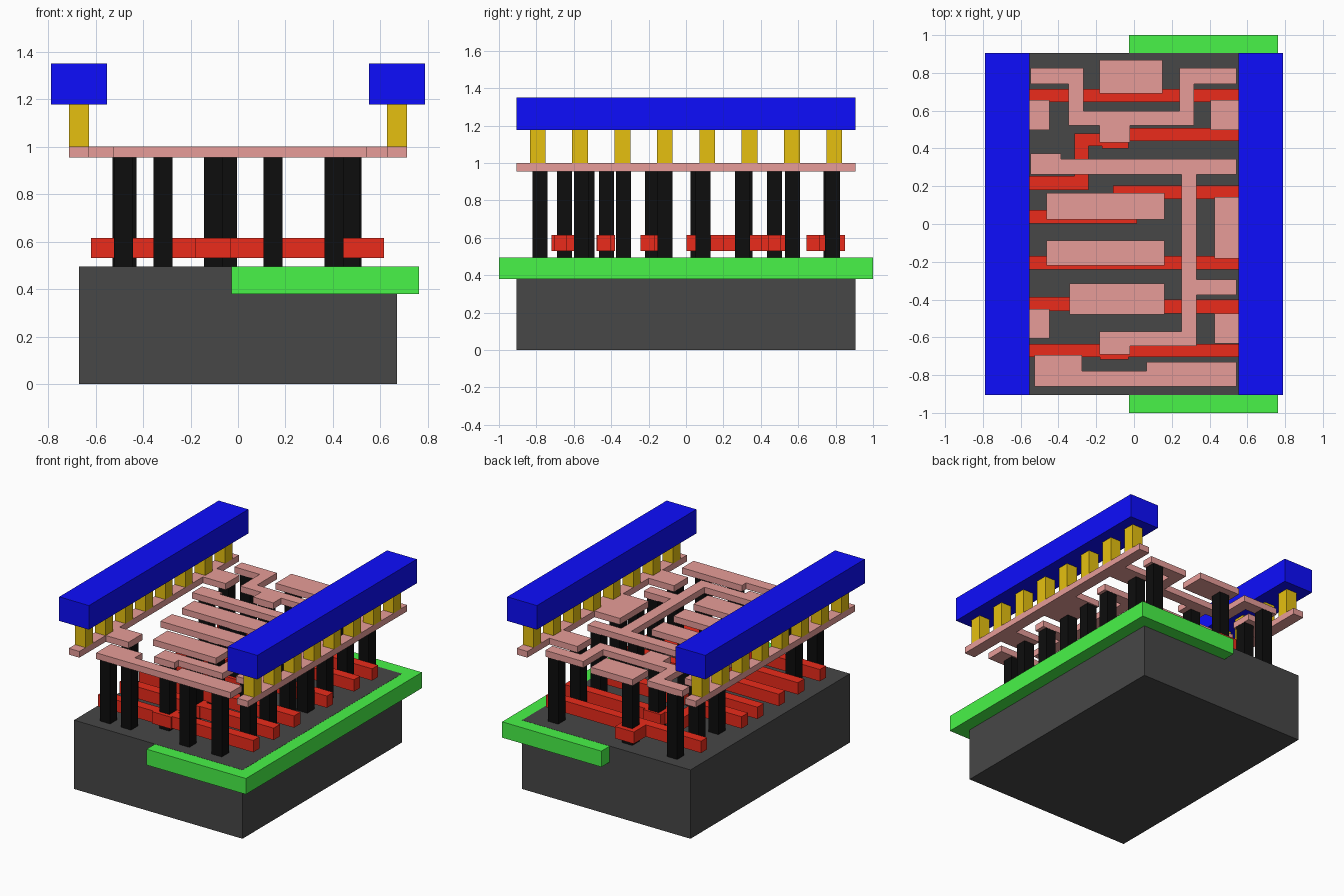
import bpy, bmesh


def material(name, r, g, b):
    m = bpy.data.materials.new(name)
    m.diffuse_color = (r, g, b, 1)
    return m


DARK = material("dark_grey", 0.063, 0.063, 0.063)
GREEN = material("green", 0.065, 0.90, 0.065)
RED = material("red", 0.83, 0.024, 0.011)
BLACK = material("black", 0.004, 0.004, 0.004)
PINK = material("pink", 0.80, 0.335, 0.315)
YELLOW = material("yellow", 0.79, 0.53, 0.005)
BLUE = material("blue", 0.004, 0.004, 0.98)


def plate(name, outlines, z0, z1, mat):
    """Extrude one or more xy outlines between two heights."""
    bm = bmesh.new()
    for pts in outlines:
        face = bm.faces.new([bm.verts.new((x, y, z0)) for x, y in pts])
        # Keep the bottom face and build the walls and top above it
        top = bm.faces.new([bm.verts.new((x, y, z1)) for x, y in pts])
        low, high = list(face.verts), list(top.verts)
        for i in range(len(pts)):
            j = (i + 1) % len(pts)
            bm.faces.new((low[i], low[j], high[j], high[i]))
    bmesh.ops.recalc_face_normals(bm, faces=bm.faces)
    mesh = bpy.data.meshes.new(name)
    bm.to_mesh(mesh)
    bm.free()
    mesh.materials.append(mat)
    obj = bpy.data.objects.new(name, mesh)
    bpy.context.collection.objects.link(obj)


def rect(x0, x1, y0, y1):
    return [(x0, y0), (x1, y0), (x1, y1), (x0, y1)]


def square(x, y, h=0.04):
    return rect(x - h, x + h, y - h, y + h)


# Base block and the well let into its top
plate("substrate", [rect(-0.67, 0.67, -0.906, 0.906)], 0, 0.495, DARK)
plate("well", [rect(-0.027, 0.763, -1, 1)], 0.38, 0.494, GREEN)

# Gate strips, each with its landing pad
L, R = -0.62, 0.615
gates = [
    [(L, 0.645), (R, 0.645), (R, 0.714), (-0.03, 0.714), (-0.03, 0.85),
     (-0.18, 0.85), (-0.18, 0.714), (L, 0.714)],
    [(L, 0.18), (-0.241, 0.18), (-0.241, 0.413), (-0.17, 0.413), (-0.17, 0.40),
     (-0.03, 0.40), (-0.03, 0.439), (R, 0.439), (R, 0.508), (-0.03, 0.508),
     (-0.03, 0.53), (-0.17, 0.53), (-0.17, 0.479), (-0.315, 0.479),
     (-0.315, 0.254), (L, 0.254)],
    [(L, 0.002), (0.015, 0.002), (0.015, 0.132), (R, 0.132), (R, 0.204),
     (-0.11, 0.204), (-0.11, 0.074), (L, 0.074)],
    [(L, -0.242), (R, -0.242), (R, -0.169), (0.03, -0.169), (0.03, -0.15),
     (-0.11, -0.15), (-0.11, -0.169), (L, -0.169)],
    [(L, -0.46), (-0.11, -0.46), (-0.11, -0.479), (0.03, -0.479), (0.03, -0.473),
     (R, -0.473), (R, -0.40), (0.03, -0.40), (0.03, -0.38), (-0.11, -0.38),
     (-0.11, -0.386), (L, -0.386)],
    [(L, -0.705), (-0.18, -0.705), (-0.18, -0.718), (-0.03, -0.718),
     (-0.03, -0.705), (R, -0.705), (R, -0.635), (-0.03, -0.635), (-0.03, -0.60),
     (-0.18, -0.60), (-0.18, -0.635), (L, -0.635)],
]
for i, g in enumerate(gates):
    plate(f"gate_strip_{i + 1}", [g], 0.53, 0.615, RED)

# Contact posts between base and the local wiring
posts = [
    (-0.483, -0.78), (-0.317, -0.78), (0.147, -0.78), (0.405, -0.78),
    (-0.488, -0.53), (0.475, -0.56), (-0.103, -0.65), (-0.045, -0.425),
    (0.475, -0.335), (-0.045, -0.178), (0.475, -0.112), (0.475, 0.092),
    (-0.045, 0.065), (-0.467, 0.316), (0.48, 0.303), (-0.103, 0.474),
    (-0.488, 0.57), (0.455, 0.57), (-0.467, 0.784), (0.48, 0.783), (-0.103, 0.775),
]
plate("contact_posts", [square(*p) for p in posts], 0.495, 0.955, BLACK)

# Local wiring: the bent tracks and plain pads
tracks = {
    "u_track": [(-0.548, 0.742), (-0.347, 0.742), (-0.347, 0.522), (-0.183, 0.522),
                (-0.183, 0.432), (-0.022, 0.432), (-0.022, 0.522), (0.318, 0.522),
                (0.318, 0.742), (0.542, 0.742), (0.542, 0.825), (0.24, 0.825),
                (0.24, 0.598), (-0.267, 0.598), (-0.267, 0.825), (-0.548, 0.825)],
    "long_track": [(-0.548, 0.262), (0.251, 0.262), (0.251, -0.568), (-0.183, -0.568),
                   (-0.183, -0.691), (-0.022, -0.691), (-0.022, -0.647), (0.331, -0.647),
                   (0.331, -0.376), (0.542, -0.376), (0.542, -0.294), (0.331, -0.294),
                   (0.331, 0.262), (0.542, 0.262), (0.542, 0.344), (-0.386, 0.344),
                   (-0.386, 0.374), (-0.548, 0.374)],
    "front_track": [(-0.526, -0.86), (0.542, -0.86), (0.542, -0.73), (0.066, -0.73),
                    (0.066, -0.778), (-0.276, -0.778), (-0.276, -0.693),
                    (-0.526, -0.693)],
    "back_pad": rect(-0.183, 0.151, 0.69, 0.868),
    "middle_pad": rect(-0.463, 0.161, 0.024, 0.164),
    "centre_pad": rect(-0.463, 0.161, -0.22, -0.088),
    "short_pad": rect(-0.341, 0.161, -0.479, -0.314),
}
for name, outline in tracks.items():
    plate(name, [outline], 0.955, 1.0, PINK)

# Supply strips with side stubs: (reach, y0, y1) from front to back
stubs = {
    -1: [(0.447, -0.605, -0.449), (0.447, 0.498, 0.656)],
    1: [(0.426, -0.632, -0.473), (0.426, -0.183, 0.143), (0.405, 0.498, 0.656)],
}
for s, side in ((-1, "left"), (1, "right")):
    outline = [(s * 0.712, -0.906), (s * 0.628, -0.906)]
    for reach, y0, y1 in stubs[s]:
        outline += [(s * 0.628, y0), (s * reach, y0), (s * reach, y1), (s * 0.628, y1)]
    outline += [(s * 0.628, 0.906), (s * 0.712, 0.906)]
    plate(f"{side}_supply_strip", [outline], 0.955, 1.0, PINK)
    # Short connecting blocks and the top rail
    blocks = [square(s * 0.67, (i - 3.5) * 0.2266, 0.042) for i in range(8)]
    plate(f"{side}_rail_blocks", blocks, 1.0, 1.177, YELLOW)
    x0, x1 = sorted((s * 0.552, s * 0.788))
    plate(f"{side}_top_rail", [rect(x0, x1, -0.906, 0.906)], 1.177, 1.35, BLUE)
